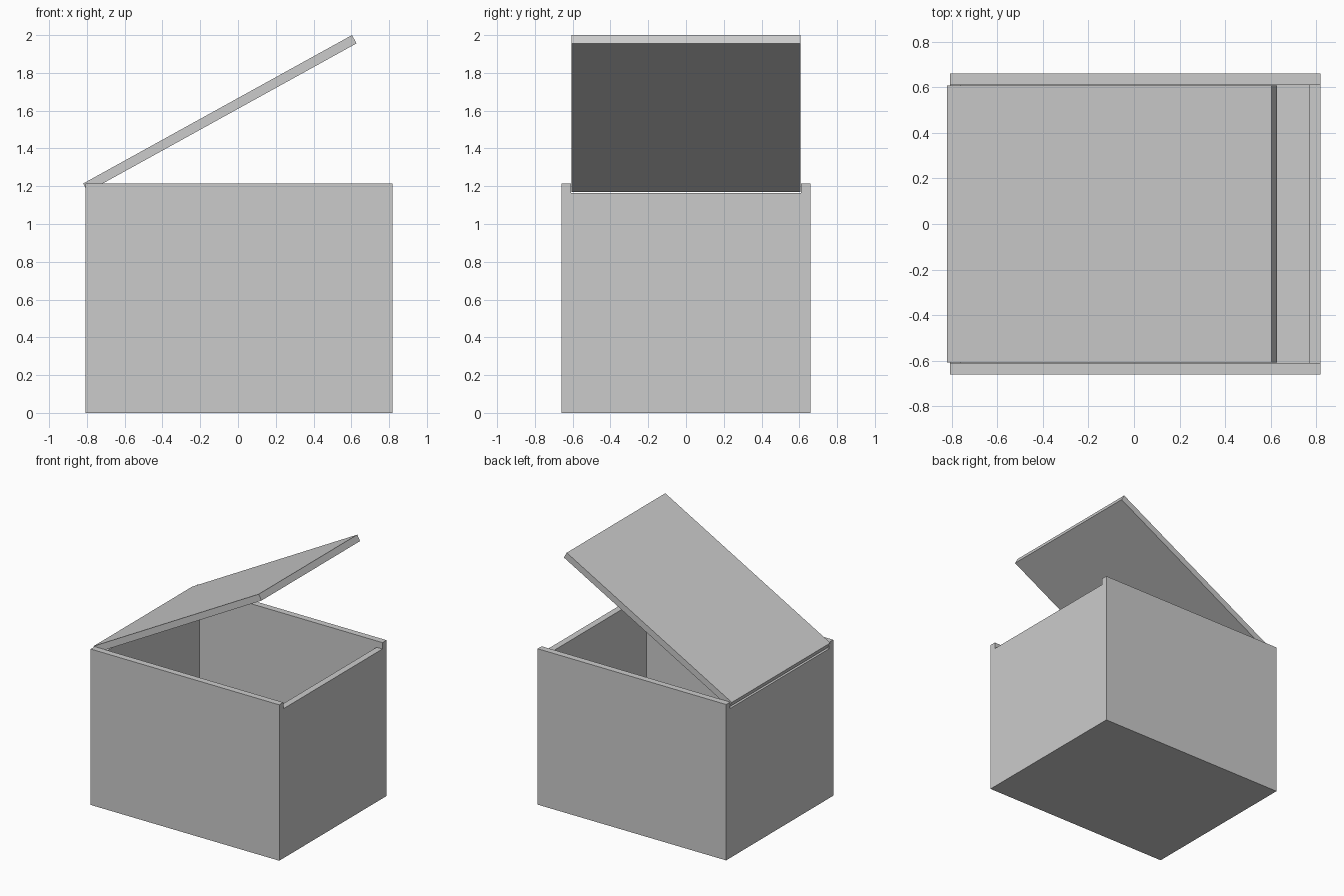
import bpy
from math import radians, sin, cos

if "Cube" in bpy.data.objects:
    bpy.data.objects.remove(bpy.data.objects["Cube"])

WALL = 0.05
X0, X1 = -0.808, 0.818     # box ends
Y, H = 0.66, 1.215         # box half width and height


def block(name, x0, x1, y0, y1, z0, z1):
    bpy.ops.mesh.primitive_cube_add(size=1)
    ob = bpy.context.object
    ob.name = name
    for v in ob.data.vertices:
        v.co = (x1 if v.co.x > 0 else x0, y1 if v.co.y > 0 else y0, z1 if v.co.z > 0 else z0)
    return ob


def cut(target, cutter):
    mod = target.modifiers.new("cut", 'BOOLEAN')
    mod.operation, mod.solver, mod.object = 'DIFFERENCE', 'EXACT', cutter
    bpy.context.view_layer.objects.active = target
    bpy.ops.object.modifier_apply(modifier=mod.name)
    bpy.data.objects.remove(cutter)


# Open box: hollow inside, end walls lowered so the lid drops between the sides
box = block("box_body", X0, X1, -Y, Y, 0, H)
inner = Y - WALL
cut(box, block("cavity_cutter", X0 + WALL, X1 - WALL, -inner, inner, WALL, H + 0.2))
cut(box, block("lid_recess_cutter", X0 - 0.2, X1 + 0.2, -inner, inner, H - WALL, H + 0.2))

# Lid tilted open about its lower edge at the left end
angle = radians(28.9)
lid = block("lid", 0, X1 - X0, -inner + 0.003, inner - 0.003, -WALL, 0)
lid.rotation_euler = (0, -angle, 0)
lid.location = (-0.82, 0, 2.0 - (X1 - X0) * sin(angle))
